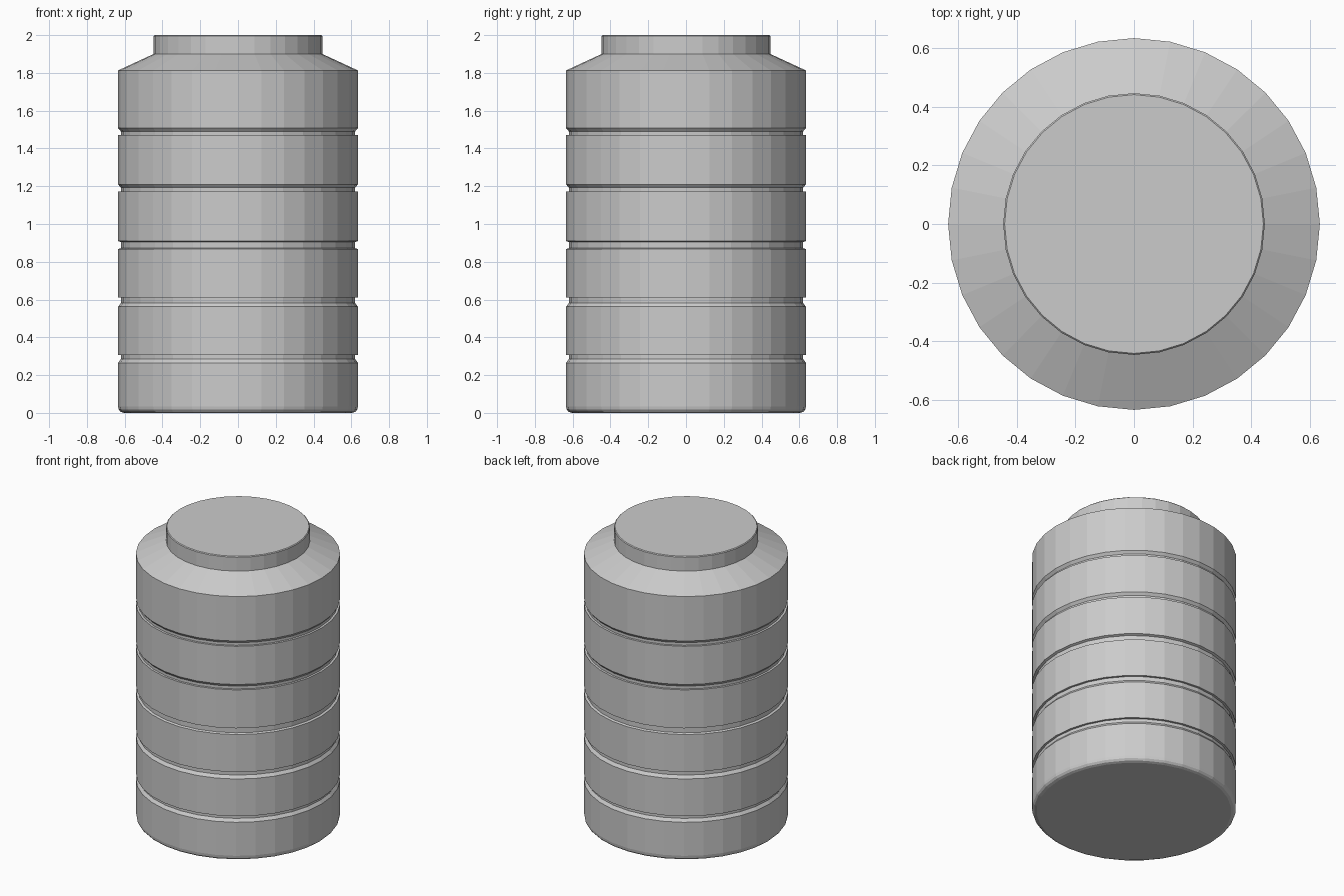
import bpy, bmesh
from math import sin, cos, tau

if "Cube" in bpy.data.objects:
    bpy.data.objects.remove(bpy.data.objects["Cube"])

SIDES = 32
R, GROOVE_R = 0.635, 0.62

# Base with a rounded bottom edge
profile = [(0.605, 0), (0.622, 0.006), (0.632, 0.018), (R, 0.035)]

# Grooves: lower lip start, lower lip end, upper lip start, upper lip end
grooves = [(0.265, 0.285, 0.307, 0.307), (0.562, 0.582, 0.61, 0.61),
           (0.867, 0.872, 0.904, 0.91), (1.173, 1.173, 1.192, 1.21),
           (1.472, 1.472, 1.49, 1.508)]
for a, b, c, d in grooves:
    profile += [(R, a), (GROOVE_R, b), (GROOVE_R, c), (R, d)]

# Sloped shoulder and lid
profile += [(R, 1.813), (0.447, 1.9), (0.447, 1.995), (0.442, 2.0)]


def lathe(name, profile):
    bm = bmesh.new()
    rings = [[bm.verts.new((r * cos(tau * i / SIDES), r * sin(tau * i / SIDES), z))
              for i in range(SIDES)] for r, z in profile]
    for low, high in zip(rings, rings[1:]):
        for i in range(SIDES):
            j = (i + 1) % SIDES
            bm.faces.new((low[i], low[j], high[j], high[i]))
    bm.faces.new(rings[0][::-1])
    bm.faces.new(rings[-1])
    mesh = bpy.data.meshes.new(name)
    bm.to_mesh(mesh)
    bm.free()
    ob = bpy.data.objects.new(name, mesh)
    bpy.context.collection.objects.link(ob)
    return ob


lathe("ribbed_canister", profile)
